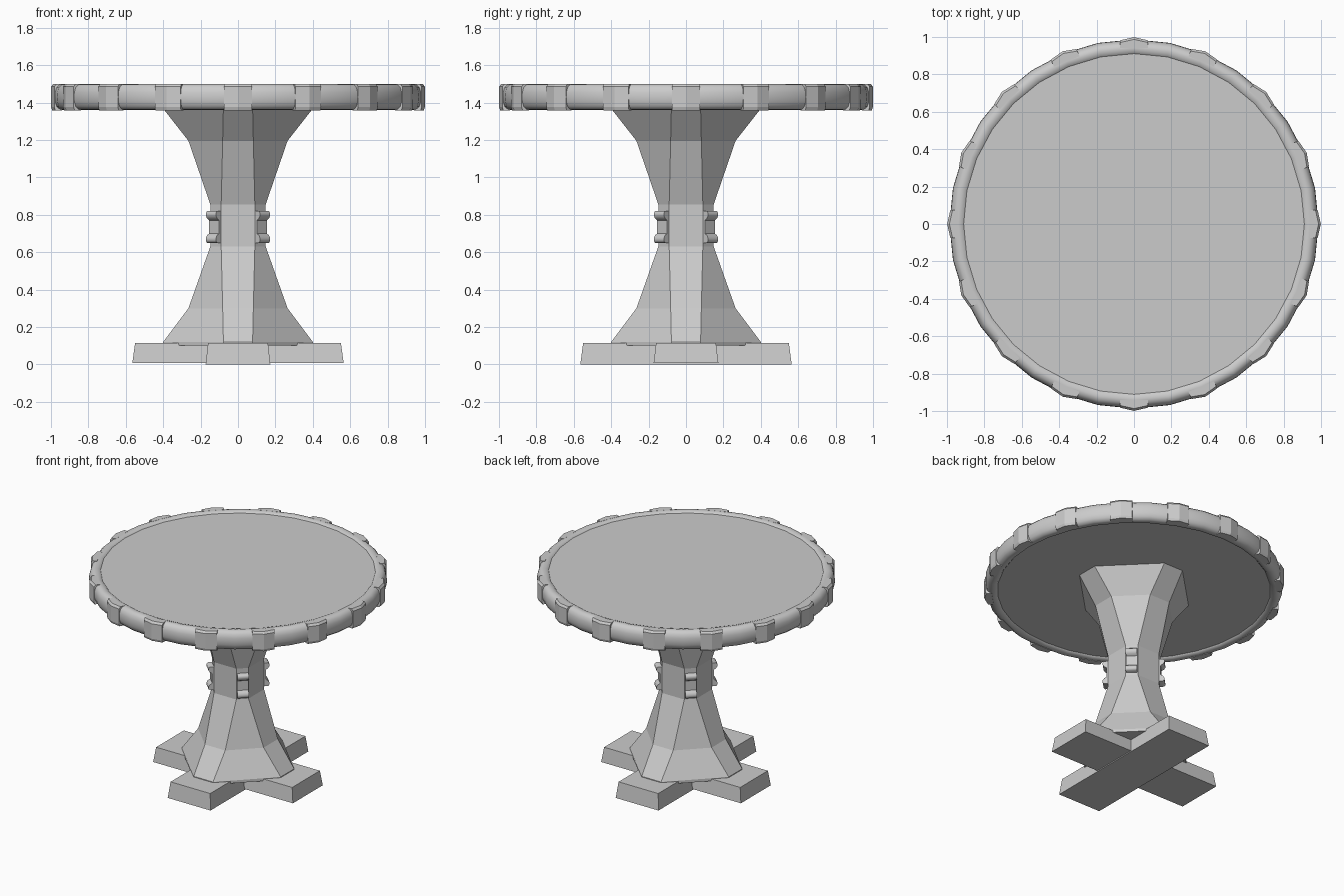
import bpy, bmesh
from math import sin, cos, pi, radians
from mathutils import Matrix

if "Cube" in bpy.data.objects:
    bpy.data.objects.remove(bpy.data.objects["Cube"])


def make(name, bm, smooth=None):
    bmesh.ops.recalc_face_normals(bm, faces=bm.faces)
    me = bpy.data.meshes.new(name)
    bm.to_mesh(me)
    bm.free()
    ob = bpy.data.objects.new(name, me)
    bpy.context.collection.objects.link(ob)
    if smooth:
        bpy.ops.object.select_all(action='DESELECT')
        ob.select_set(True)
        bpy.context.view_layer.objects.active = ob
        bpy.ops.object.shade_smooth_by_angle(angle=radians(smooth))
    return ob


def loft(bm, rings, closed=False):
    """Skin a list of point rings; cap the ends unless the loop is closed."""
    vs = [[bm.verts.new(p) for p in r] for r in rings]
    n = len(vs[0])
    pairs = list(zip(vs, vs[1:])) + ([(vs[-1], vs[0])] if closed else [])
    for a, b in pairs:
        for i in range(n):
            j = (i + 1) % n
            bm.faces.new((a[i], a[j], b[j], b[i]))
    if not closed:
        bm.faces.new(vs[0])
        bm.faces.new(vs[-1])
    return [v for r in vs for v in r]


def circle(r, z, n=32):
    return [(r * cos(2 * pi * i / n), r * sin(2 * pi * i / n), z) for i in range(n)]


# table panel, set slightly below the rim
bm = bmesh.new()
loft(bm, [circle(0.92, 1.375), circle(0.92, 1.488)])
make("tabletop_panel", bm)

# rounded rim
rim = [(0.90, 1.475), (0.915, 1.493), (0.94, 1.5), (0.96, 1.496), (0.977, 1.48),
       (0.985, 1.455), (0.987, 1.43), (0.985, 1.405), (0.977, 1.38),
       (0.96, 1.364), (0.94, 1.36), (0.915, 1.364), (0.90, 1.38)]
bm = bmesh.new()
loft(bm, [circle(r, z) for r, z in rim], closed=True)
make("tabletop_rim", bm, 50)

# sixteen plates around the rim
bm = bmesh.new()
for k in range(16):
    def ring(d, z):
        return [(0.94, -0.074, z), (0.982 - d, -0.074, z), (0.999 - d, 0, z),
                (0.982 - d, 0.074, z), (0.94, 0.074, z)]
    vs = loft(bm, [ring(0.006, 1.358), ring(0, 1.375), ring(0, 1.485), ring(0.012, 1.5)])
    bmesh.ops.rotate(bm, verts=vs, matrix=Matrix.Rotation(k * pi / 8, 3, 'Z'))
make("rim_plates", bm)

# eight-sided pedestal: narrow straight faces, diagonals flare out
bm = bmesh.new()
rings = []
for a, b, z in [(0.078, 0.40, 0.10), (0.078, 0.40, 0.12), (0.082, 0.265, 0.30),
                (0.09, 0.148, 0.63), (0.09, 0.148, 0.855), (0.082, 0.265, 1.195),
                (0.078, 0.40, 1.38)]:
    if z > 1.3:
        b = 0.41
    rings.append([(b, -a, z), (b, a, z), (a, b, z), (-a, b, z),
                  (-b, a, z), (-b, -a, z), (-a, -b, z), (a, -b, z)])
loft(bm, rings)
make("pedestal", bm)

# spool-shaped ornaments on the diagonal faces of the waist
prof = [(0.155, 0.65), (0.196, 0.65), (0.205, 0.66), (0.205, 0.675), (0.196, 0.69),
        (0.18, 0.70), (0.18, 0.77), (0.196, 0.78), (0.205, 0.795), (0.205, 0.81),
        (0.196, 0.82), (0.155, 0.82)]
bm = bmesh.new()
for k in range(4):
    vs = loft(bm, [[(r, s * 0.038, z) for r, z in prof] for s in (-1, 1)])
    bmesh.ops.rotate(bm, verts=vs, matrix=Matrix.Rotation(pi / 4 + k * pi / 2, 3, 'Z'))
make("waist_ornaments", bm, 50)


# two crossed foot beams with sloping sides
def beam(name, angle, z0, smooth):
    bm = bmesh.new()
    vs = loft(bm, [[(-l, -w, z), (l, -w, z), (l, w, z), (-l, w, z)]
                   for l, w, z in [(0.565, 0.173, z0), (0.55, 0.16, 0.115)]])
    bmesh.ops.rotate(bm, verts=vs, matrix=Matrix.Rotation(angle, 3, 'Z'))
    make(name, bm, smooth)


beam("foot_beam_side", 0, 0.008, None)
beam("foot_beam_front", pi / 2, 0.0, None)
